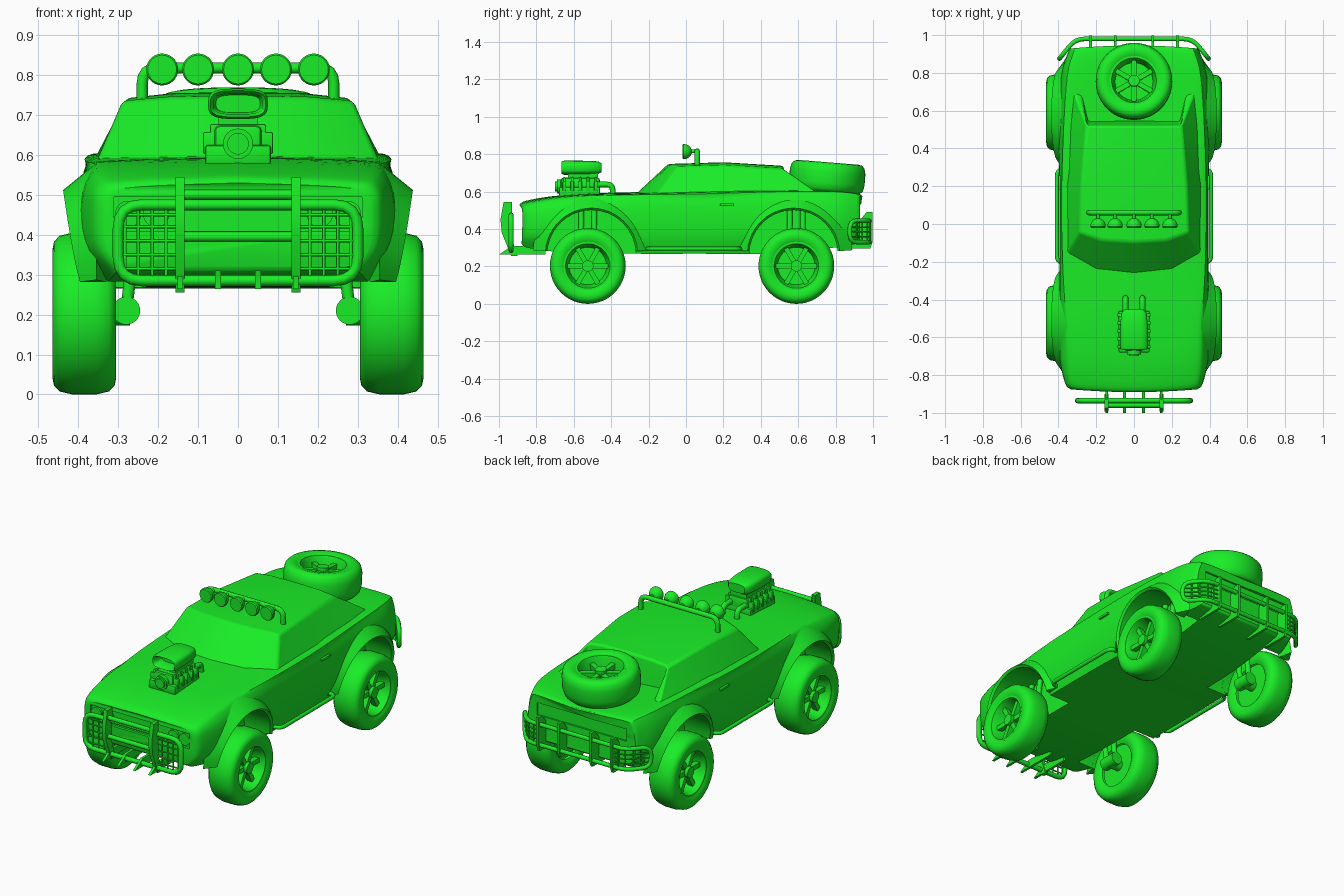
import bpy, bmesh, math
from mathutils import Vector, Matrix

if "Cube" in bpy.data.objects:
    bpy.data.objects.remove(bpy.data.objects["Cube"])

green = bpy.data.materials.new("green_paint")
green.diffuse_color = (0.01, 0.85, 0.02, 1)
green.use_nodes = True
green.node_tree.nodes["Principled BSDF"].inputs["Base Color"].default_value = green.diffuse_color
R90 = math.pi / 2

def add(name, data):
    data.materials.append(green)
    ob = bpy.data.objects.new(name, data)
    bpy.context.collection.objects.link(ob)
    return ob

def make(name, bm):
    bmesh.ops.recalc_face_normals(bm, faces=bm.faces)
    me = bpy.data.meshes.new(name)
    bm.to_mesh(me)
    bm.free()
    return add(name, me)

def loft_bm(bm, rings, caps=True):
    vs = [[bm.verts.new(p) for p in r] for r in rings]
    n = len(vs[0])
    for a, b in zip(vs, vs[1:]):
        for i in range(n):
            bm.faces.new((a[i], a[(i + 1) % n], b[(i + 1) % n], b[i]))
    if caps:
        ends = [bm.faces.new(vs[0]), bm.faces.new(vs[-1])]
        bmesh.ops.triangulate(bm, faces=ends)

def loft(name, rings, caps=True):
    bm = bmesh.new()
    loft_bm(bm, rings, caps)
    return make(name, bm)

def circles(prof, seg=40):
    return [[(r * math.cos(2 * math.pi * i / seg), r * math.sin(2 * math.pi * i / seg), z)
             for i in range(seg)] for z, r in prof]

def cyl_bm(bm, p, q, r, seg=32):
    p, q = Vector(p), Vector(q)
    m = Matrix.Translation((p + q) / 2) @ (q - p).to_track_quat('Z', 'Y').to_matrix().to_4x4()
    bmesh.ops.create_cone(bm, cap_ends=True, segments=seg, radius1=r, radius2=r, depth=(q - p).length, matrix=m)

def cyl(name, p, q, r, seg=24):
    bm = bmesh.new()
    cyl_bm(bm, p, q, r, seg)
    return make(name, bm)

def box_bm(bm, c, s, rot=Matrix()):
    bmesh.ops.create_cube(bm, size=1, matrix=rot @ Matrix.Translation(c) @ Matrix.Diagonal((*s, 1)))

def box(name, c, s, bevel=0):
    bm = bmesh.new()
    box_bm(bm, c, s)
    if bevel:
        bmesh.ops.bevel(bm, geom=bm.edges[:], offset=bevel, segments=2, affect='EDGES', profile=0.5)
    return make(name, bm)

def plate(name, x, w, yz):
    return loft(name, [[(x + d, y, z) for y, z in yz] for d in (-w / 2, w / 2)])

def tube(name, pts, r, cyclic=False, fillet=0.04):
    pts = [Vector(p) for p in pts]
    n, out = len(pts), []
    for i, p in enumerate(pts):
        if not cyclic and i in (0, n - 1):
            out.append(p)
            continue
        u, v = pts[i - 1] - p, pts[(i + 1) % n] - p
        f = min(fillet, u.length * .45, v.length * .45)
        a, b = p + u.normalized() * f, p + v.normalized() * f
        out += [a * (1 - t) ** 2 + p * 2 * t * (1 - t) + b * t * t for t in (0, .25, .5, .75, 1)]
    cu = bpy.data.curves.new(name, 'CURVE')
    cu.dimensions, cu.bevel_depth, cu.bevel_resolution, cu.use_fill_caps = '3D', r, 2, True
    sp = cu.splines.new('POLY')
    sp.points.add(len(out) - 1)
    for q, p in zip(sp.points, out):
        q.co = (*p, 1)
    sp.use_cyclic_u, sp.use_smooth = cyclic, True
    return add(name, cu)

def catmull(p, n):
    out = []
    for i in range(len(p) - 1):
        a, b, c, d = p[max(i - 1, 0)], p[i], p[i + 1], p[min(i + 2, len(p) - 1)]
        for k in range(n):
            t = k / n
            out.append(tuple(B + .5 * t * (C - A + t * (2 * A - 5 * B + 4 * C - D + t * (3 * (B - C) + D - A)))
                             for A, B, C, D in zip(a, b, c, d)))
    return out + [tuple(p[-1])]

# body shell: y, floor z, floor x, then (x, z) up the side, centre z
stations = [
    (-.89, .32, .29, .325, .36, .335, .44, .325, .50, .25, .52, .53),
    (-.86, .30, .31, .355, .36, .365, .45, .35, .52, .28, .54, .55),
    (-.72, .28, .33, .385, .36, .393, .46, .37, .54, .30, .568, .575),
    (-.52, .27, .35, .388, .36, .397, .47, .372, .56, .31, .583, .59),
    (-.28, .268, .36, .388, .36, .395, .47, .38, .567, .33, .588, .597),
    (.10, .268, .36, .387, .36, .394, .47, .382, .565, .345, .60, .60),
    (.50, .268, .35, .39, .36, .397, .48, .378, .58, .33, .605, .59),
    (.80, .30, .34, .375, .37, .385, .48, .36, .583, .31, .602, .585),
    (.92, .32, .31, .345, .38, .35, .46, .33, .57, .28, .592, .58),
    (.945, .335, .30, .33, .38, .335, .46, .315, .555, .27, .58, .57)]
rings = []
for y, bot, xb, x2, z2, x3, z3, x4, z4, x5, z5, zt in catmull(stations, 4):
    half = catmull([(xb, bot), (x2, z2), (x3, z3), (x4, z4), (x5, z5), (0, zt)], 4)
    ring = half + [(-x, z) for x, z in half[-2::-1]]
    rings.append([(x, y * (1 - .15 * x * x), z) for x, z in ring])
body = loft("body_shell", rings)

# wheel wells, grille and tail recesses
ARCHES, WHEELS = (-.505, .575), (-.525, .59)
bm = bmesh.new()
for s in (-1, 1):
    for y in ARCHES:
        cyl_bm(bm, (s * .23, y, .265), (s * .6, y, .265), .237, 48)
box_bm(bm, (0, -.91, .452), (.62, .10, .085))
box_bm(bm, (0, .97, .50), (.56, .10, .07))
cutter = make("recess_cutter", bm)
cutter.hide_render = True
mod = body.modifiers.new("recesses", 'BOOLEAN')
mod.operation, mod.object, mod.solver = 'DIFFERENCE', cutter, 'EXACT'
bpy.context.view_layer.objects.active = body
bpy.ops.object.modifier_apply(modifier="recesses")
bpy.data.objects.remove(cutter)

# cabin with rear buttresses
V = [(0, -.27, .585), (.2, -.25, .58), (.362, -.17, .565), (0, -.095, .748), (.17, -.085, .746), (.29, -.045, .735),
     (0, .2, .757), (.16, .2, .755), (.28, .2, .742), (0, .52, .738), (.15, .52, .736), (.25, .52, .725),
     (.372, .2, .565), (.362, .52, .565), (0, .55, .56), (.24, .55, .56), (.335, .74, .57), (.28, .71, .58)]
F = [(0, 1, 4, 3), (1, 2, 5, 4), (3, 4, 7, 6), (4, 5, 8, 7), (6, 7, 10, 9), (7, 8, 11, 10), (2, 12, 8, 5),
     (12, 13, 11, 8), (9, 10, 15, 14), (10, 11, 15), (13, 16, 11), (11, 16, 17), (11, 17, 15)]
bm = bmesh.new()
vs = [bm.verts.new(p) for p in V]
for f in F:
    bm.faces.new([vs[i] for i in f])
cabin = make("cabin", bm)
cabin.modifiers.new("mirror", 'MIRROR').use_clip = True
bev = cabin.modifiers.new("soft_edges", 'BEVEL')
bev.width, bev.segments = .012, 3

# fender flares
for s in (-1, 1):
    for y in ARCHES:
        rings = []
        for i in range(25):
            a = math.radians(4 + 172 * i / 24)
            o = .388 + .05 * math.sin(a) ** .7
            rings.append([(s * x, y + r * math.cos(a), .265 + r * math.sin(a))
                          for r, x in ((.236, .33), (.236, o - .012), (.247, o), (.315, .355))])
        loft("fender_flare", rings)

# wheels: shared tyre and rim meshes
tyre = loft("tyre", circles([(-.065, .12), (-.074, .135), (-.08, .16), (-.076, .18), (-.062, .195), (-.03, .2025),
                             (.03, .2025), (.062, .195), (.076, .18), (.08, .16), (.074, .135), (.065, .12)], 48), False)
bm = bmesh.new()
loft_bm(bm, circles([(-.05, .123), (.06, .13), (.071, .13), (.071, .119), (.055, .112), (-.01, .10)]))
for i in range(6):
    box_bm(bm, (.065, 0, .025), (.10, .026, .03), Matrix.Rotation(i * math.pi / 3 + R90, 4, 'Z'))
cyl_bm(bm, (0, 0, -.01), (0, 0, .058), .03, 24)
rim = make("rim", bm)
spots = [((s * .385, y, .2025), (0, s * R90, 0)) for s in (-1, 1) for y in WHEELS]
spots.append(((0, .755, .677), (-.08, 0, 0)))
for n, (loc, rot) in enumerate(spots):
    for src in (tyre, rim):
        ob = src if n == 0 else src.copy()
        if n:
            bpy.context.collection.objects.link(ob)
        ob.name = ("spare_" if n == 4 else "wheel_") + src.data.name
        ob.location, ob.rotation_euler = loc, rot

for s in (-1, 1):
    # suspension
    for y in WHEELS:
        cyl("suspension_knuckle", (s * .28, y - .05, .21), (s * .28, y + .05, .21), .035)
        cyl("axle_stub", (s * .27, y, .2025), (s * .36, y, .2025), .03)
        for d in (-.035, .035):
            cyl("suspension_strut", (s * .28, y + d, .21), (s * .245, y + d, .50), .015, 12)
    # side steps and door handles
    tube("side_step", [(s * .34, -.21, .295), (s * .408, -.2, .295), (s * .408, .285, .295), (s * .34, .295, .295)], .011)
    box("door_handle", (s * .392, .22, .53), (.02, .075, .014), .004)
    # headlights
    for x in (.205, .275):
        cyl("headlight", (s * x, -.84, .452), (s * x, -.872, .452), .033)
    # bull bar uprights and lamp guards
    plate("bull_bar_upright", s * .145, .022, [(-.93, .545), (-.975, .545), (-.992, .45), (-.985, .38), (-.935, .255),
                                               (-.90, .255), (-.945, .39), (-.945, .46)])
    for x in (.18, .215, .25, .283):
        tube("lamp_guard_wire", [(s * x, -.935, .285), (s * x, -.935, .475)], .004)
    for z in (.315, .35, .385, .42, .45):
        tube("lamp_guard_wire", [(s * .145, -.935, z), (s * .30, -.935, z)], .004)
    for x in (.05, .145):
        plate("front_spike", s * x, .014, [(-1, .264), (-.93, .31), (-.75, .305), (-.75, .264)])
    # rear guard brackets and wire mesh
    for x in (.1, .23):
        plate("rear_bracket", s * x, .014, [(.998, .49), (.965, .49), (.965, .325), (.83, .325), (.83, .297), (.985, .297), (.998, .33)])
    for z in (.36, .385, .41):
        tube("rear_guard_wire", [(s * .23, .982, z), (s * .30, .975, z), (s * .39, .88, z)], .004)
    for x, y in ((.265, .982), (.30, .97), (.33, .943), (.36, .912)):
        tube("rear_guard_wire", [(s * x, y, .335), (s * x, y, .44)], .004)

# front bull bar and rear guard tubes
tube("bull_bar_loop", [(-.3, -.935, .285), (.3, -.935, .285), (.3, -.935, .475), (-.3, -.935, .475)], .014, True, .06)
for z in (.50, .395):
    tube("bull_bar_cross_tube", [(-.145, -.96, z), (.145, -.96, z)], .013)
lo, hi = [[(-.395, .875, z), (-.31, .98, z), (.31, .98, z), (.395, .875, z)] for z in (.33, .445)]
tube("rear_guard_loop", lo + hi[::-1], .012, True, .05)

# roof light bar
tube("light_bar", [(-.24, .06, .72), (-.24, .06, .818), (.24, .06, .818), (.24, .06, .72)], .014)
for x in (-.19, -.1, 0, .095, .19):
    lamp = loft("roof_light", circles([(-.02, .036), (-.014, .04), (0, .039), (.015, .032), (.026, .02), (.031, .006)], 28))
    lamp.location, lamp.rotation_euler = (x, 0, .814), (-R90, 0, 0)
    cyl("light_mount", (x, .02, .814), (x, .06, .818), .01, 12)

# supercharger on the bonnet
box("blower_case", (0, -.565, .625), (.12, .21, .10), .015)
box("blower_base", (0, -.57, .60), (.165, .22, .05), .008)
box("scoop_neck", (0, -.55, .68), (.10, .16, .04))
for i in range(5):
    box("blower_rib", (0, -.65 + i * .042, .63), (.176, .018, .055), .005)
    box("blower_top_rib", (0, -.65 + i * .042, .66), (.14, .014, .035), .004)
cyl("blower_pulley", (0, -.66, .628), (0, -.69, .628), .038)
cyl("pulley_hub", (0, -.68, .628), (0, -.70, .628), .027)
scoop = []
for y, w, h in ((-.60, .055, .022), (-.655, .062, .026), (-.665, .069, .033), (-.65, .075, .038),
                (-.53, .073, .037), (-.47, .066, .034), (-.452, .05, .024)):
    ring = []
    for i in range(32):
        c, s = math.cos(math.pi * i / 16), math.sin(math.pi * i / 16)
        ring.append((w * math.copysign(abs(c) ** .6, c), y, .728 + h * math.copysign(abs(s) ** .6, s)))
    scoop.append(ring)
loft("air_scoop", scoop)
for s in (-1, 1):
    tube("blower_pipe", [(s * .045, -.47, .638), (s * .045, -.395, .638), (s * .045, -.39, .58)], .015)

# smooth shading with sharp creases
for ob in bpy.context.collection.objects:
    ob.select_set(ob.type == 'MESH')
bpy.context.view_layer.objects.active = body
bpy.ops.object.shade_smooth_by_angle(angle=math.radians(35))
